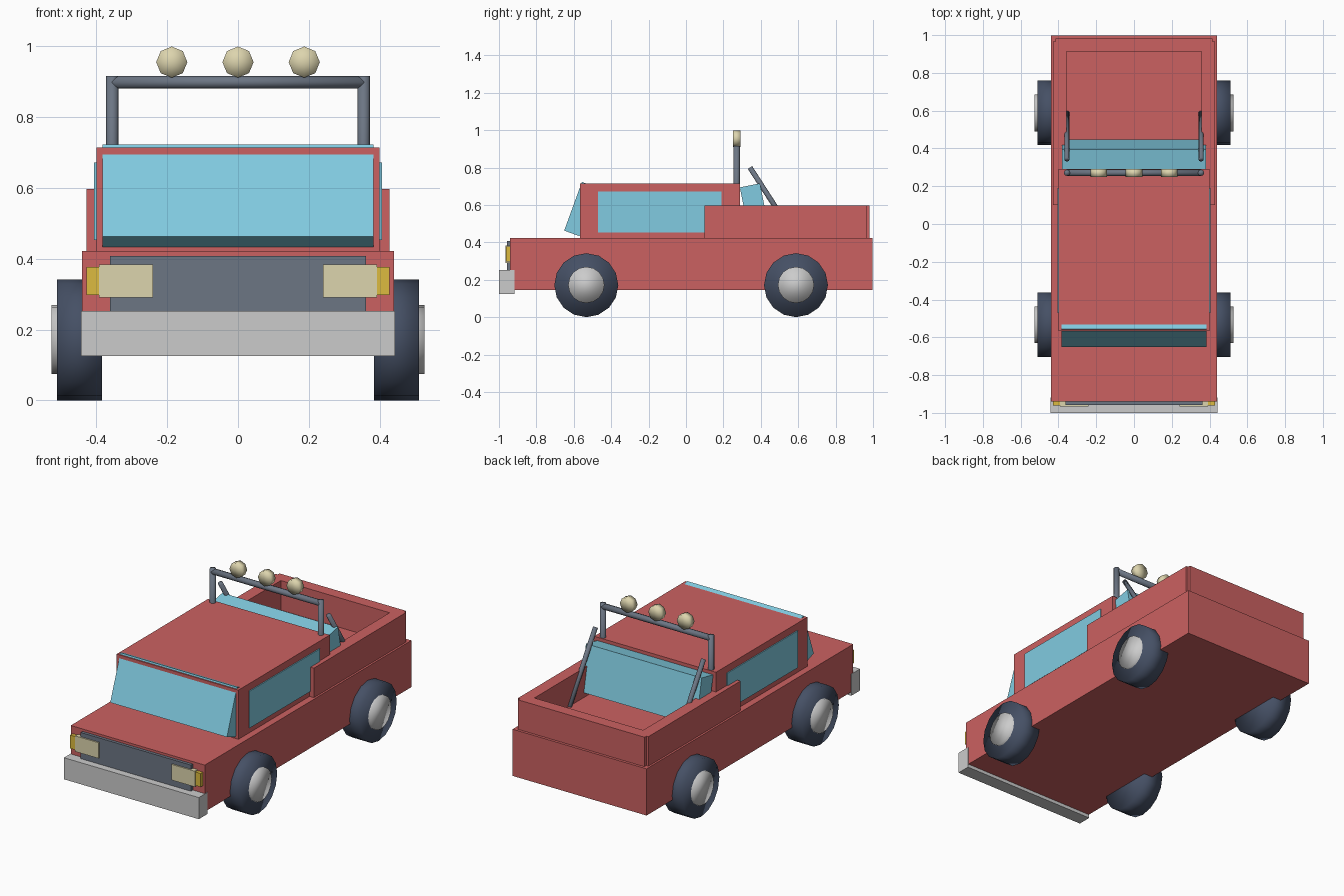
import bpy
from math import radians, pi
from mathutils import Vector

if "Cube" in bpy.data.objects:
    bpy.data.objects.remove(bpy.data.objects["Cube"])


def material(name, rgb):
    m = bpy.data.materials.new(name)
    m.diffuse_color = (*rgb, 1)
    m.use_nodes = True
    m.node_tree.nodes["Principled BSDF"].inputs["Base Color"].default_value = m.diffuse_color
    return m


RED = material("red_paint", (0.60, 0.12, 0.12))
GLASS = material("blue_glass", (0.22, 0.60, 0.75))
SLATE = material("slate_metal", (0.15, 0.18, 0.23))
RUBBER = material("rubber", (0.06, 0.08, 0.13))
CREAM = material("cream_lamp", (0.72, 0.66, 0.42))
AMBER = material("amber_lamp", (0.72, 0.50, 0.05))


def finish(name, mat):
    ob = bpy.context.object
    ob.name = name
    if mat:
        ob.data.materials.append(mat)
    return ob


def box(name, x, y, z, mat=None):
    """Box given by its (min, max) range on each axis."""
    bpy.ops.mesh.primitive_cube_add(size=1, location=[sum(r) / 2 for r in (x, y, z)])
    ob = finish(name, mat)
    ob.scale = [r[1] - r[0] for r in (x, y, z)]
    return ob


def rod(name, a, b, radius, sides, mat=None, fill='NGON', spin=0.0):
    """Smooth shaded cylinder from point a to point b."""
    a, b = Vector(a), Vector(b)
    bpy.ops.mesh.primitive_cylinder_add(vertices=sides, radius=radius, depth=(b - a).length,
                                        end_fill_type=fill, location=(a + b) / 2)
    ob = finish(name, mat)
    ob.rotation_euler = (b - a).to_track_quat('Z', 'Y').to_euler()
    bpy.ops.object.shade_smooth()
    return ob


def slanted_pane(name, half_x, y, z, thick, height, tilt):
    """Thick glass block leaning along y, centred at (y, z)."""
    ob = box(name, (-half_x, half_x), (y - thick / 2, y + thick / 2),
             (z - height / 2, z + height / 2), GLASS)
    ob.rotation_euler.x = radians(tilt)


# Lower body and cabin
box("body", (-0.44, 0.44), (-0.94, 0.998), (0.145, 0.422), RED)
box("cabin", (-0.40, 0.40), (-0.567, 0.29), (0.41, 0.714), RED)

# Windscreen and rear window
slanted_pane("windscreen", 0.383, -0.563, 0.578, 0.087, 0.277, -20)
slanted_pane("rear_window", 0.38, 0.368, 0.572, 0.11, 0.27, 11.3)

# Cargo bed: tailgate and side walls
box("bed_rear_wall", (-0.428, 0.428), (0.912, 0.965), (0.41, 0.597), RED)
box("tailgate", (-0.415, 0.415), (0.93, 0.982), (0.41, 0.597), RED)

# Front end
box("bumper", (-0.443, 0.443), (-1.0, -0.918), (0.125, 0.253))
box("grille", (-0.362, 0.362), (-0.958, -0.93), (0.24, 0.408), SLATE)

for side, s in (("left", -1), ("right", 1)):
    def span(a, b):
        return tuple(sorted((s * a, s * b)))

    # Bed sides, side windows and front lamps
    box(f"bed_side_{side}", span(0.357, 0.428), (0.10, 0.965), (0.41, 0.597), RED)
    box(f"side_window_{side}", span(0.38, 0.406), (-0.47, 0.19), (0.453, 0.672), GLASS)
    box(f"headlight_{side}", span(0.24, 0.393), (-0.966, -0.93), (0.29, 0.383), CREAM)
    box(f"indicator_{side}", span(0.385, 0.428), (-0.962, -0.93), (0.297, 0.377), AMBER)

    # Roll bar posts and rear braces
    x = s * 0.355
    rod(f"roll_post_{side}", (x, 0.271, 0.42), (x, 0.271, 0.916), 0.017, 8, SLATE)
    rod(f"brace_{side}", (x, 0.342, 0.80), (x, 0.588, 0.42), 0.014, 8, SLATE)

    # Wheels with hubcaps
    for end, y in (("front", -0.533), ("rear", 0.588)):
        rod(f"{end}_wheel_{side}", (s * 0.384, y, 0.171), (s * 0.511, y, 0.171),
            0.171, 16, RUBBER)
        rod(f"{end}_hubcap_{side}", (s * 0.45, y, 0.172), (s * 0.527, y, 0.172),
            0.097, 16)

# Roll bar cross tube with three spotlights
rod("roll_crossbar", (-0.355, 0.271, 0.898), (0.355, 0.271, 0.898), 0.018, 8, SLATE)
for i in (-1, 0, 1):
    x = i * 0.187
    rod(f"spotlight_{i + 2}", (x, 0.25, 0.955), (x, 0.291, 0.955), 0.044, 8, CREAM, 'TRIFAN')
